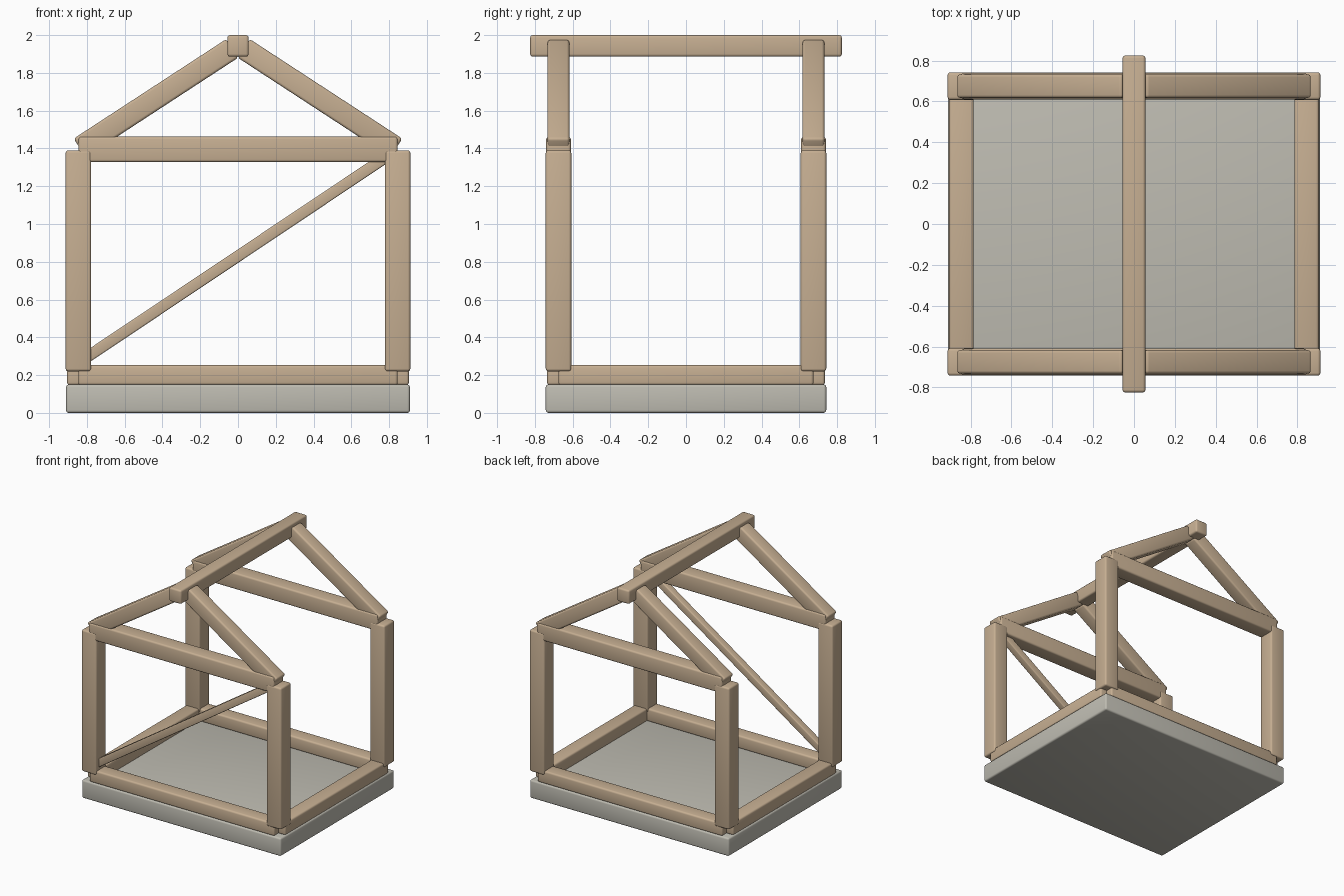
import bpy
import math
from mathutils import Vector

cube = bpy.data.objects.get("Cube")
if cube:
    bpy.data.objects.remove(cube, do_unlink=True)


def make_material(name, color):
    mat = bpy.data.materials.new(name)
    mat.use_nodes = True
    mat.diffuse_color = color
    node = next(n for n in mat.node_tree.nodes if n.type == 'BSDF_PRINCIPLED')
    node.inputs["Base Color"].default_value = color
    return mat


wood = make_material("light wood", (0.57, 0.43, 0.29, 1))
concrete = make_material("grey concrete", (0.52, 0.505, 0.445, 1))


def block(name, center, size, mat=wood, pitch=0.0, bevel=0.014):
    """Softly bevelled box, optionally tilted about the y axis."""
    bpy.ops.mesh.primitive_cube_add(size=1, location=center)
    ob = bpy.context.object
    ob.name = name
    ob.scale = size
    bpy.ops.object.transform_apply(location=False, rotation=False, scale=True)
    ob.rotation_euler.y = pitch
    ob.data.materials.append(mat)
    mod = ob.modifiers.new("Soft edges", 'BEVEL')
    mod.width = bevel
    mod.segments = 3
    bpy.ops.object.modifier_apply(modifier=mod.name)
    bpy.ops.object.shade_smooth_by_angle(angle=math.radians(35))
    return ob


def sloped_beam(name, start, end, depth, height, bevel=0.014):
    """Beam between two points lying in the same xz plane."""
    a, b = Vector(start), Vector(end)
    d = b - a
    return block(name, (a + b) / 2, (d.length, depth, height),
                 pitch=-math.atan2(d.z, d.x), bevel=bevel)


# Centre lines of the timber frame
X, Y = 0.845, 0.675

# Foundation
block("foundation_slab", (0, 0, 0.075), (1.82, 1.485, 0.15), concrete)

# Side sills and posts
for sx, side in ((1, "left"), (-1, "right")):
    block(f"{side}_sill", (sx * X, 0, 0.2), (0.12, 2 * Y, 0.106))
    for sy, end in ((-1, "front"), (1, "back")):
        block(f"{end}_{side}_post", (sx * X, sy * Y, 0.805), (0.135, 0.135, 1.17))

# End frames: sill, tie beam and a pair of rafters
for sy, end in ((-1, "front"), (1, "back")):
    y = sy * Y
    block(f"{end}_sill", (0, y, 0.2), (2 * X, 0.12, 0.106))
    block(f"{end}_tie_beam", (0, y, 1.395), (2 * X, 0.13, 0.135))
    for sx, side in ((1, "left"), (-1, "right")):
        sloped_beam(f"{end}_{side}_rafter", (sx * 0.03, y, 1.93),
                    (sx * 0.838, y, 1.403), 0.115, 0.117)

# Ridge beam
block("ridge_beam", (0, 0, 1.943), (0.112, 1.65, 0.114))

# Diagonal brace in the front frame
sloped_beam("front_brace", (-0.83, -Y, 0.275), (0.83, -Y, 1.385), 0.06, 0.06, 0.008)
